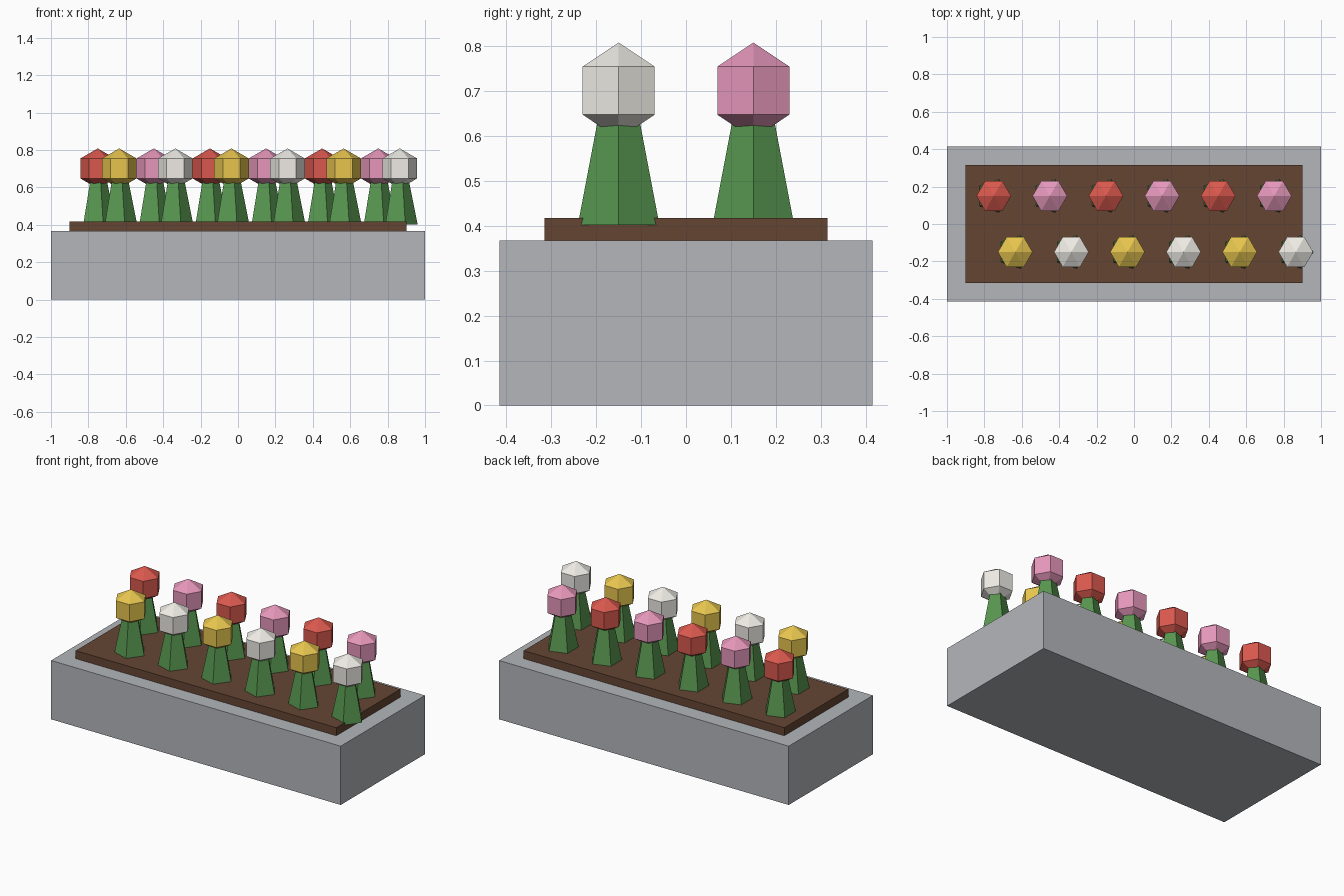
import bpy, bmesh, math

if "Cube" in bpy.data.objects:
    bpy.data.objects.remove(bpy.data.objects["Cube"])


def material(name, rgb):
    # display colour converted to linear
    m = bpy.data.materials.new(name)
    m.diffuse_color = (*[(c / 255) ** 2.2 for c in rgb], 1)
    m.use_nodes = True
    m.node_tree.nodes["Principled BSDF"].inputs["Base Color"].default_value = m.diffuse_color
    return m


def add_object(name, bm, loc, mat):
    bmesh.ops.recalc_face_normals(bm, faces=bm.faces[:])
    me = bpy.data.meshes.new(name)
    bm.to_mesh(me)
    bm.free()
    me.materials.append(mat)
    ob = bpy.data.objects.new(name, me)
    ob.location = loc
    bpy.context.collection.objects.link(ob)
    return ob


def box(name, sx, sy, z0, z1, mat):
    bm = bmesh.new()
    bmesh.ops.create_cube(bm, size=1)
    bmesh.ops.scale(bm, vec=(sx, sy, z1 - z0), verts=bm.verts[:])
    return add_object(name, bm, (0, 0, (z0 + z1) / 2), mat)


def lathe(name, profile, sides, loc, mat):
    # rings of (radius, z), first corner on +x; radius 0 makes a tip
    bm = bmesh.new()
    rings = []
    for r, z in profile:
        n = sides if r > 0 else 1
        rings.append([bm.verts.new((r * math.cos(math.tau * i / sides),
                                    r * math.sin(math.tau * i / sides), z))
                      for i in range(n)])
    for a, b in zip(rings, rings[1:]):
        for i in range(sides):
            j = (i + 1) % sides
            quad = [a[i % len(a)], a[j % len(a)], b[j % len(b)], b[i % len(b)]]
            bm.faces.new(list(dict.fromkeys(quad)))
    for ring in (rings[0], rings[-1]):
        if len(ring) > 1:
            bm.faces.new(ring)
    return add_object(name, bm, loc, mat)


stone = material("stone", (178, 181, 186))
earth = material("earth", (100, 71, 54))
green = material("green", (88, 148, 80))
red = material("red", (217, 89, 79))
pink = material("pink", (229, 150, 185))
yellow = material("yellow", (230, 196, 80))
white = material("white", (238, 235, 228))

# Planter and soil
box("planter", 2.0, 0.83, 0, 0.367, stone)
box("soil", 1.8, 0.63, 0.34, 0.417, earth)

# Two staggered rows of flowers: five-sided stems, six-sided blooms
R = 0.107
bloom = [(0, -R), (R * 0.866, -R / 2), (R * 0.866, R / 2), (0, R)]
stem = [(0.0955, 0), (0.0475, 0.24)]
for row, x0, y, colours in (("back", -0.75, 0.15, (red, pink)),
                            ("front", -0.635, -0.15, (yellow, white))):
    for i in range(6):
        x = x0 + 0.3 * i
        lathe(f"{row}_stem_{i + 1}", stem, 5, (x, y, 0.402), green)
        lathe(f"{row}_bloom_{i + 1}", bloom, 6, (x, y, 0.701), colours[i % 2])
